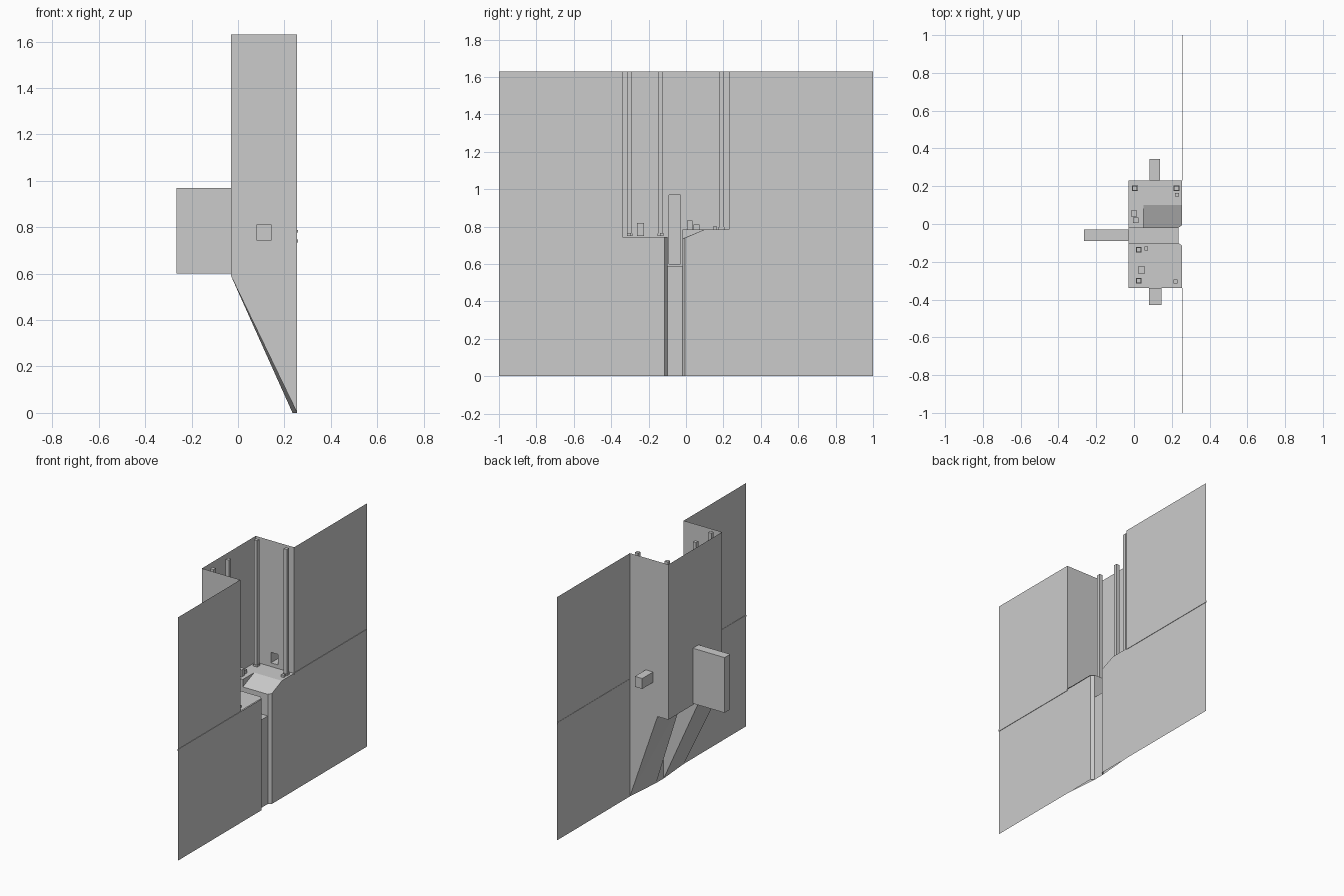
import bpy, bmesh

if "Cube" in bpy.data.objects:
    bpy.data.objects.remove(bpy.data.objects["Cube"])

F, B, P = 0.255, -0.03, 0.235        # facade plane, recess back plane, channel panel plane
L, R = -0.34, 0.23                   # recess sides
CL, CR = -0.10, -0.02                # channel sides
TOP, SILL = 1.63, 0.59


def sheet(name, *polys):
    """Object made of flat polygons sharing corners."""
    bm = bmesh.new()
    for poly in polys:
        bm.faces.new([bm.verts.new(p) for p in poly])
    bmesh.ops.remove_doubles(bm, verts=bm.verts, dist=0.0005)
    bmesh.ops.recalc_face_normals(bm, faces=bm.faces)
    me = bpy.data.meshes.new(name)
    bm.to_mesh(me)
    bm.free()
    ob = bpy.data.objects.new(name, me)
    bpy.context.collection.objects.link(ob)
    return ob


def px(x, *yz):
    return [(x, y, z) for y, z in yz]


def py(y, *xz):
    return [(x, y, z) for x, z in xz]


def pz(z, *xy):
    return [(x, y, z) for x, y in xy]


def rect(a, b, c, d):
    return (a, c), (b, c), (b, d), (a, d)


def box(name, x0, x1, y0, y1, z0, z1, skip=()):
    """Box with optional open sides, used for posts and niches."""
    sides = {'-x': px(x0, *rect(y0, y1, z0, z1)), '+x': px(x1, *rect(y0, y1, z0, z1)),
             '-y': py(y0, *rect(x0, x1, z0, z1)), '+y': py(y1, *rect(x0, x1, z0, z1)),
             '-z': pz(z0, *rect(x0, x1, y0, y1)), '+z': pz(z1, *rect(x0, x1, y0, y1))}
    return sheet(name, *[p for k, p in sides.items() if k not in skip])


def holed(make, a, b, c, d, h):
    """Four strips around a rectangular opening h = (a, b, c, d)."""
    return [make(*rect(a, h[0], c, d)), make(*rect(h[1], b, c, d)),
            make(*rect(h[0], h[1], c, h[2])), make(*rect(h[0], h[1], h[3], d))]


# Facade: upper and lower panels either side of the recess
sheet("facade_upper_left", px(F, *rect(-1, L, 0.745, TOP)))
sheet("facade_upper_right", px(F, *rect(R, 1, 0.785, TOP)))
sheet("facade_lower_left", px(F, *rect(-1, -0.115, 0, 0.745)))
sheet("facade_lower_right",
      px(F, (-0.005, 0), (1, 0), (1, 0.785), (0.1, 0.785), (-0.005, 0.74)))
box("ledge_left", F - 0.002, F + 0.003, -1, L, 0.735, 0.747)
box("ledge_right", F - 0.002, F + 0.003, R, 1, 0.777, 0.789)

# Channel front panel with angled cheeks, and the trench floor above it
sheet("channel_panel",
      px(P, *rect(CL, CR, 0, SILL)),
      [(F, -0.115, 0), (P, CL, 0), (P, CL, 0.745), (F, -0.115, 0.745)],
      [(F, -0.005, 0), (P, CR, 0), (P, CR, 0.735), (F, -0.005, 0.74)])
sheet("trench_floor", pz(SILL, *rect(B, P, CL, CR)))

# Recess back wall with tall niche
sheet("recess_back", *holed(lambda *q: px(B, *q), L, R, SILL, TOP,
                            (-0.09, -0.03, 0.6, 0.97)))
box("back_niche", -0.265, B, -0.09, -0.03, 0.6, 0.97, skip=('+x',))

# Recess side walls with small niches
sheet("recess_left_wall",
      *holed(lambda *q: py(L, *q), B, F, 0.74, TOP, (0.08, 0.145, 0.742, 0.812)),
      py(L, (F, 0), (F, 0.74), (B, 0.74), (B, SILL)))
box("left_niche", 0.08, 0.145, -0.43, L, 0.742, 0.812, skip=('+y',))
sheet("recess_right_wall",
      *holed(lambda *q: py(R, *q), B, F, 0.79, TOP, (0.083, 0.137, 0.81, 0.88)),
      py(R, (F, 0), (F, 0.79), (B, 0.79), (B, SILL), (0.05, SILL)))
box("right_niche", 0.083, 0.137, R, 0.345, 0.81, 0.88, skip=('-y',))

# Floors: lower left bay, upper right bay with front ramp
sheet("left_floor", pz(0.75, (B, L), (F, L), (F, -0.115), (P, CL), (B, CL)))
sheet("right_floor",
      pz(0.785, (B, CR), (0.05, CR), (0.05, 0.1), (F, 0.1), (F, R), (B, R)),
      [(0.05, CR, 0.735), (P, CR, 0.735), (F, -0.005, 0.74), (F, 0.1, 0.785), (0.05, 0.1, 0.785)],
      px(0.05, (CR, 0.735), (0.1, 0.785), (CR, 0.785)))

# Trench sides and sloping undersides of the two bays
sheet("trench_left_side", py(CL, (P, 0), (P, 0.75), (B, 0.75), (B, SILL)))
sheet("trench_right_side",
      py(CR, (P, 0), (P, 0.735), (0.05, 0.735), (0.05, 0.785), (B, 0.785), (B, SILL), (0.05, SILL)))
sheet("left_underside",
      [(F, L, 0), (P, CL, 0), (B, CL, SILL)], [(F, L, 0), (B, CL, SILL), (B, L, SILL)])
sheet("right_underside",
      [(F, R, 0), (P, CR, 0), (0.05, CR, SILL)], [(F, R, 0), (0.05, CR, SILL), (0.05, R, SILL)],
      pz(SILL, *rect(B, 0.05, CR, R)))

# Tall corner posts, each on a low plinth
for i, (x, y, z) in enumerate([(0.005, 0.19, 0.785), (0.225, 0.19, 0.785),
                               (0.025, -0.137, 0.75), (0.025, -0.3, 0.75)]):
    box(f"post_{i}", x - 0.012, x + 0.012, y - 0.012, y + 0.012, z, TOP)
    box(f"plinth_{i}", x - 0.015, x + 0.015, y - 0.015, y + 0.015, z, z + 0.012)

# Small blocks standing on the floors
for i, (x, y, r, z0, z1) in enumerate([
        (0.228, 0.155, 0.01, 0.785, 0.8), (0.0, 0.055, 0.016, 0.785, 0.81),
        (0.01, 0.02, 0.014, 0.785, 0.832), (0.065, -0.13, 0.01, 0.75, 0.765),
        (0.22, -0.305, 0.011, 0.75, 0.765), (0.04, -0.243, 0.018, 0.75, 0.82)]):
    box(f"floor_block_{i}", x - r, x + r, y - r, y + r, z0, z1)
